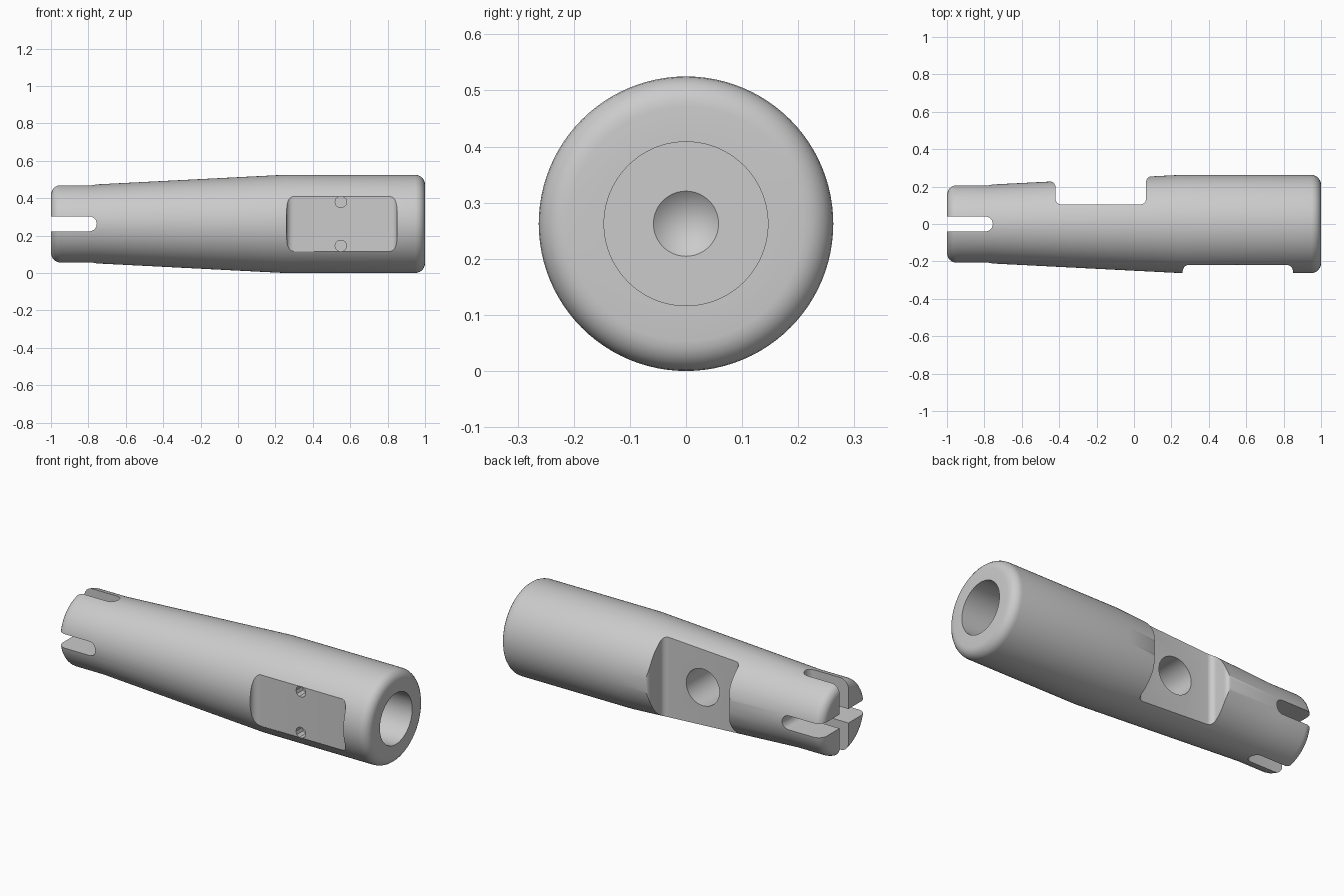
import bpy, bmesh, math
from mathutils import Vector, Matrix

R = 0.2625            # main radius, also height of the axis
UP = Matrix.Translation((0, 0, R))

if "Cube" in bpy.data.objects:
    bpy.data.objects.remove(bpy.data.objects["Cube"], do_unlink=True)

metal = bpy.data.materials.new("plain grey metal")
metal.use_nodes = True
grey = (0.6, 0.6, 0.6, 1)
metal.diffuse_color = grey
metal.node_tree.nodes["Principled BSDF"].inputs["Base Color"].default_value = grey


def rounded(corners, closed=True, steps=6):
    """Turn (x, y[, radius]) corners into an outline with true arcs."""
    out, n = [], len(corners)
    for i, corner in enumerate(corners):
        p = Vector((corner[0], corner[1], 0))
        if len(corner) < 3 or (not closed and i in (0, n - 1)):
            out.append(p)
            continue
        before, after = corners[i - 1], corners[(i + 1) % n]
        a = (Vector((before[0], before[1], 0)) - p).normalized()
        b = (Vector((after[0], after[1], 0)) - p).normalized()
        half, r = a.angle(b) / 2, corner[2]
        centre = p + (a + b).normalized() * (r / math.sin(half))
        start = p + a * (r / math.tan(half)) - centre
        end = p + b * (r / math.tan(half)) - centre
        sweep = math.pi - 2 * half
        for k in range(steps + 1):
            t = k / steps
            out.append(centre + (start * math.sin((1 - t) * sweep)
                                 + end * math.sin(t * sweep)) / math.sin(sweep))
    return out


def finish(bm, name):
    bmesh.ops.remove_doubles(bm, verts=bm.verts, dist=1e-5)
    bmesh.ops.recalc_face_normals(bm, faces=bm.faces)
    mesh = bpy.data.meshes.new(name)
    bm.to_mesh(mesh)
    bm.free()
    mesh.materials.append(metal)
    ob = bpy.data.objects.new(name, mesh)
    bpy.context.collection.objects.link(ob)
    return ob


def revolve(name, profile, segments=96):
    bm = bmesh.new()
    verts = [bm.verts.new(p) for p in profile]
    edges = [bm.edges.new(pair) for pair in zip(verts, verts[1:])]
    bmesh.ops.spin(bm, geom=verts + edges, cent=(0, 0, 0), axis=(1, 0, 0),
                   angle=math.tau, steps=segments, use_merge=False)
    bmesh.ops.transform(bm, matrix=UP, verts=bm.verts)
    return finish(bm, name)


def prism(name, outline, low, high, turn=0):
    """Extrude an outline along z, then turn it about the long axis."""
    bm = bmesh.new()
    clean = [p for i, p in enumerate(outline) if (p - outline[i - 1]).length > 1e-5]
    face = bm.faces.new([bm.verts.new((p.x, p.y, low)) for p in clean])
    moved = bmesh.ops.extrude_face_region(bm, geom=[face], use_keep_orig=True)
    bmesh.ops.translate(bm, vec=(0, 0, high - low),
                        verts=[v for v in moved["geom"] if isinstance(v, bmesh.types.BMVert)])
    bmesh.ops.transform(bm, matrix=UP @ Matrix.Rotation(turn, 4, "X"), verts=bm.verts)
    return finish(bm, name)


def circle(x, y, r, sides):
    return [Vector((x + r * math.cos(math.tau * k / sides),
                    y + r * math.sin(math.tau * k / sides), 0)) for k in range(sides)]


# Tapered sleeve with rounded ends, blind bore and conical pilot hole
sleeve = revolve("tapered_sleeve", rounded([
    (-1, 0), (-1, 0.21, 0.05), (-0.78, 0.21), (0.25, R), (1, R, 0.053),
    (1, 0.146), (0.2, 0.146), (0.2, 0.058), (0.15, 0)], closed=False))

cutters = []

# Crossed round-ended slots in the narrow end
slot = rounded([(-1.2, -0.04), (-0.755, -0.04, 0.0399), (-0.755, 0.04, 0.0399), (-1.2, 0.04)])
for turn in (0, math.pi / 2):
    cutters.append(prism("slot_cutter", slot, -0.5, 0.5, turn))

# Deep rear pocket with softened rims
rear = rounded([(-0.42, 0.105, 0.03), (0.065, 0.105, 0.03), (0.065, 0.254, 0.03),
                (0.15, 0.2585), (0.15, 0.4), (-0.52, 0.4), (-0.52, 0.2245),
                (-0.42, 0.2295, 0.03)])
cutters.append(prism("rear_pocket_cutter", rear, -0.5, 0.5))

# Shallow front pocket
front = rounded([(0.26, -0.4), (0.26, -0.218, 0.036), (0.85, -0.218, 0.036), (0.85, -0.4)])
cutters.append(prism("front_pocket_cutter", front, -0.5, 0.5))

# Blind cross hole in the rear pocket floor
cutters.append(prism("cross_hole_cutter", circle(-0.18, 0, 0.105, 48),
                     -0.135, 0.2, -math.pi / 2))

# Pair of small screw holes in the front pocket
for side in (-1, 1):
    cutters.append(prism("screw_hole_cutter", circle(0.55, side * 0.117, 0.031, 10),
                         0.16, 0.3, math.pi / 2))

bpy.ops.object.select_all(action="DESELECT")
sleeve.select_set(True)
bpy.context.view_layer.objects.active = sleeve
for cutter in cutters:
    cutter.hide_render = True
    cut = sleeve.modifiers.new("cut", "BOOLEAN")
    cut.operation, cut.solver, cut.object = "DIFFERENCE", "EXACT", cutter
    bpy.ops.object.modifier_apply(modifier=cut.name)
    bpy.data.objects.remove(cutter, do_unlink=True)

bpy.ops.object.shade_smooth_by_angle(angle=math.radians(30))
